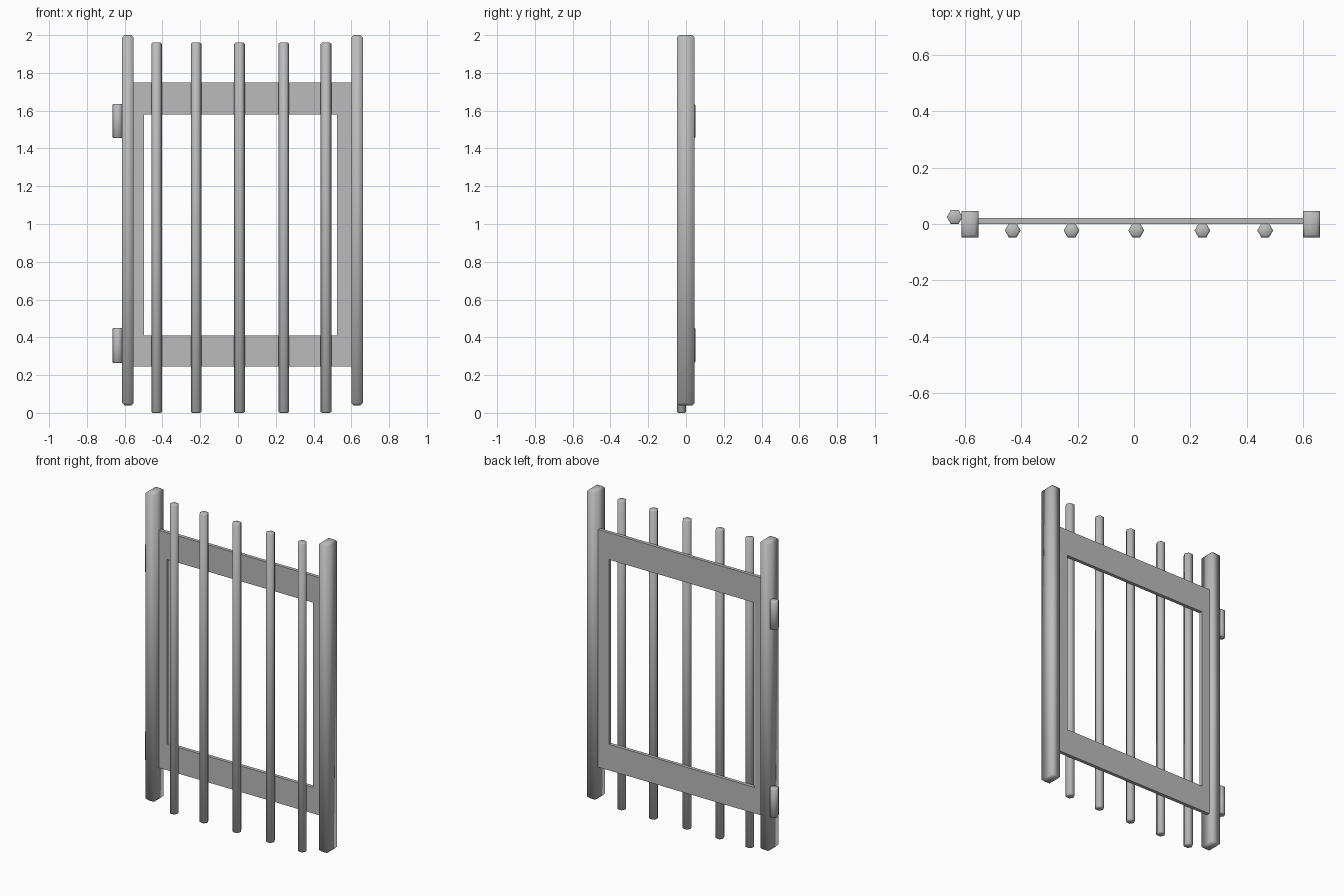
import bpy
import bmesh
import math
from mathutils import Matrix, Vector

cube = bpy.data.objects.get("Cube")
if cube:
    bpy.data.objects.remove(cube, do_unlink=True)

# One plain grey for the whole gate
grey = bpy.data.materials.new("iron grey")
grey.use_nodes = True
grey.diffuse_color = (0.5, 0.5, 0.5, 1)
grey.node_tree.nodes["Principled BSDF"].inputs["Base Color"].default_value = (0.5, 0.5, 0.5, 1)


def finish(name, bm, smooth=True):
    bmesh.ops.recalc_face_normals(bm, faces=bm.faces)
    mesh = bpy.data.meshes.new(name)
    bm.to_mesh(mesh)
    bm.free()
    mesh.materials.append(grey)
    ob = bpy.data.objects.new(name, mesh)
    bpy.context.collection.objects.link(ob)
    if smooth:
        bpy.ops.object.select_all(action='DESELECT')
        ob.select_set(True)
        bpy.context.view_layer.objects.active = ob
        bpy.ops.object.shade_smooth_by_angle(angle=math.radians(65))
    return ob


def chamfer_ends(bm, width):
    # Bevel only the horizontal edges around the top and bottom
    ends = [e for e in bm.edges if abs(e.verts[0].co.z - e.verts[1].co.z) < 0.001]
    bmesh.ops.bevel(bm, geom=ends, offset=width, segments=1, affect='EDGES')


def add_box(bm, lo, hi):
    lo, hi = Vector(lo), Vector(hi)
    place = Matrix.Translation((lo + hi) / 2) @ Matrix.Diagonal((*(hi - lo), 1))
    bmesh.ops.create_cube(bm, size=1, matrix=place)


def hex_rod(name, x, y, z0, z1, radius, chamfer):
    bm = bmesh.new()
    bmesh.ops.create_cone(bm, cap_ends=True, segments=6, radius1=radius, radius2=radius,
                          depth=z1 - z0, matrix=Matrix.Translation((x, y, (z0 + z1) / 2))
                          @ Matrix.Rotation(math.radians(30), 4, 'Z'))
    # Turn the rod so that two corners point sideways
    if max(v.co.x for v in bm.verts) - x < radius * 0.95:
        bmesh.ops.rotate(bm, verts=bm.verts, cent=(x, y, 0),
                         matrix=Matrix.Rotation(math.radians(30), 3, 'Z'))
    chamfer_ends(bm, chamfer)
    return finish(name, bm)


# Side posts
for name, x0, x1 in (("right_post", -0.613, -0.553), ("left_post", 0.60, 0.661)):
    bm = bmesh.new()
    add_box(bm, (x0, -0.048, 0.04), (x1, 0.046, 2.0))
    chamfer_ends(bm, 0.012)
    finish(name, bm)

# Flat rectangular frame with an open middle
bm = bmesh.new()
outer = [(-0.56, 0.245), (0.61, 0.245), (0.61, 1.75), (-0.56, 1.75)]
inner = [(-0.497, 0.41), (0.524, 0.41), (0.524, 1.58), (-0.497, 1.58)]
ov = [bm.verts.new((x, 0, z)) for x, z in outer]
iv = [bm.verts.new((x, 0, z)) for x, z in inner]
for i in range(4):
    j = (i + 1) % 4
    bm.faces.new((ov[i], ov[j], iv[j], iv[i]))
out = bmesh.ops.extrude_face_region(bm, geom=bm.faces[:], use_keep_orig=True)
moved = [g for g in out["geom"] if isinstance(g, bmesh.types.BMVert)]
bmesh.ops.translate(bm, verts=moved, vec=(0, 0.022, 0))
finish("frame", bm, smooth=False)

# Vertical bars on the front of the frame
for i, x in enumerate((-0.431, -0.222, 0.008, 0.243, 0.466)):
    hex_rod(f"bar_{i + 1}", x, -0.023, 0.0, 1.96, 0.028, 0.006)

# Hinge barrels beside the right post
for name, z0, z1 in (("lower_hinge", 0.265, 0.45), ("upper_hinge", 1.455, 1.635)):
    hex_rod(name, -0.637, 0.025, z0, z1, 0.028, 0.004)
